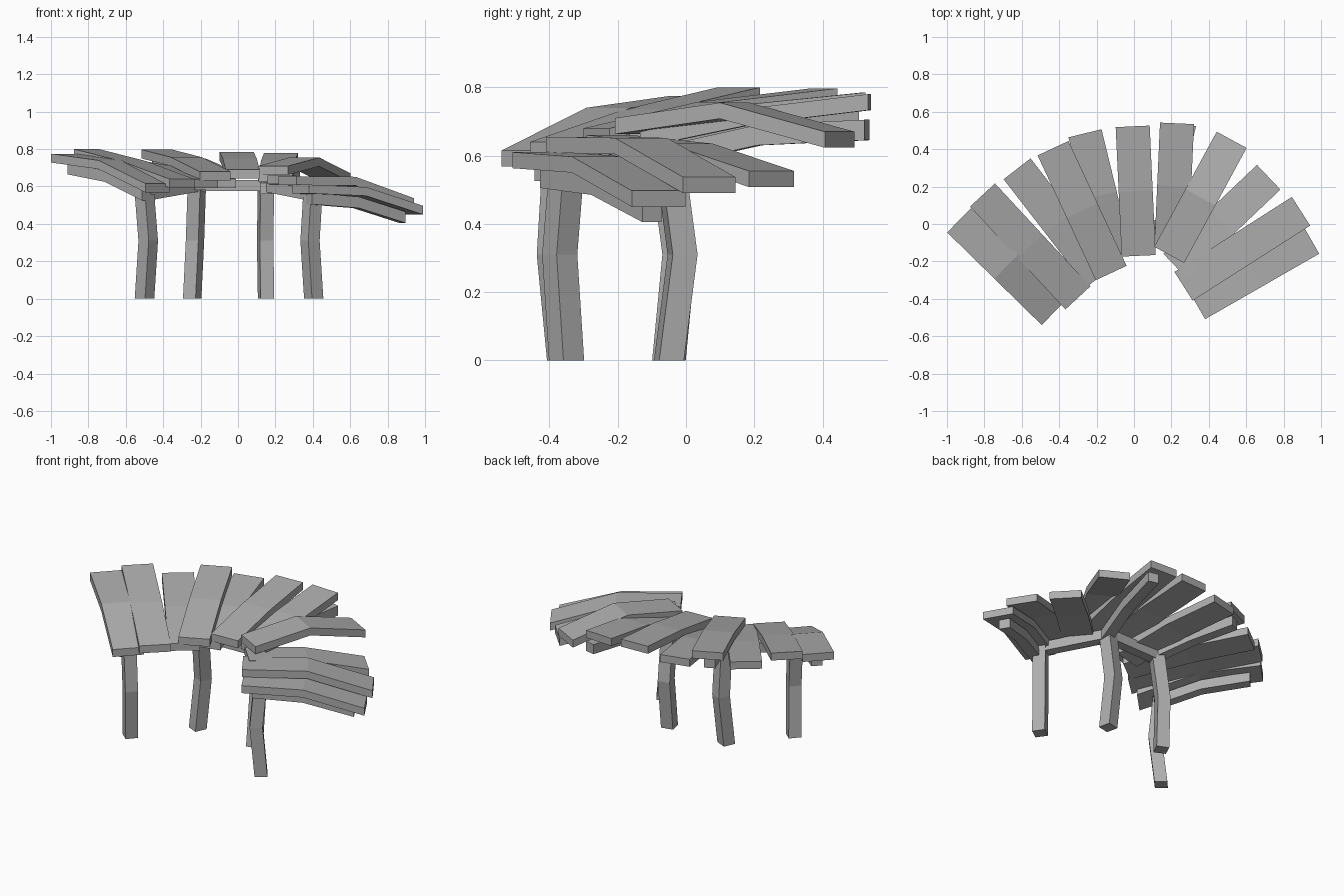
import bpy, bmesh
from math import cos, sin, radians
from mathutils import Vector

cube = bpy.data.objects.get("Cube")
if cube:
    bpy.data.objects.remove(cube, do_unlink=True)

grey = bpy.data.materials.new("weathered_grey")
grey.use_nodes = True
colour = (0.42, 0.42, 0.42, 1)
grey.diffuse_color = colour
grey.node_tree.nodes["Principled BSDF"].inputs["Base Color"].default_value = colour


def bar(name, path, u, v):
    """Sweep a rectangle with half axes u and v along a bent path."""
    bm = bmesh.new()
    rings = [[bm.verts.new(Vector(p) + a * u + b * v)
              for a, b in ((-1, -1), (1, -1), (1, 1), (-1, 1))] for p in path]
    for r, s in zip(rings, rings[1:]):
        for i in range(4):
            j = (i + 1) % 4
            bm.faces.new((r[i], r[j], s[j], s[i]))
    bm.faces.new(rings[0])
    bm.faces.new(rings[-1])
    bmesh.ops.recalc_face_normals(bm, faces=bm.faces)
    mesh = bpy.data.meshes.new(name)
    bm.to_mesh(mesh)
    bm.free()
    mesh.materials.append(grey)
    bpy.context.collection.objects.link(bpy.data.objects.new(name, mesh))


def slat(name, inner, outer, heights, width, thick):
    """Radial timber with a bend halfway; heights are its top surface."""
    a, b = Vector(inner), Vector(outer)
    side = (b - a).normalized() * width / 2
    path = [(*a.lerp(b, t), z - thick / 2) for t, z in zip((0, 0.5, 1), heights)]
    bar(name, path, Vector((-side.y, side.x, 0)), Vector((0, 0, thick / 2)))


# Roof planks fanned around the posts
planks = [
    ((-.43, -.475), (-.935, .02), (.615, .74, .775)),
    ((-.30, -.395), (-.81, .155), (.64, .735, .80)),
    ((-.18, -.28), (-.625, .295), (.64, .705, .745)),
    ((-.122, -.262), (-.433, .405), (.68, .757, .797)),
    ((-.10, -.18), (-.262, .485), (.64, .715, .75)),
    ((.025, -.17), (-.007, .522), (.69, .75, .785)),
    ((.20, -.13), (.23, .538), (.67, .74, .78)),
    ((.188, -.165), (.522, .45), (.71, .755, .67)),
    ((.22, -.225), (.72, .25), (.66, .635, .555)),
    ((.265, -.333), (.893, .068), (.655, .652, .537)),
    ((.335, -.43), (.945, -.08), (.61, .597, .497)),
]
for n, (inner, outer, heights) in enumerate(planks, 1):
    slat(f"roof_plank_{n}", inner, outer, heights, .182, .047)

# Rafters under the planks, one over each post
rafters = [
    ((-.49, -.42), (-.89, -.03), (.585, .685, .725)),
    ((-.20, -.11), (-.43, .38), (.64, .705, .745)),
    ((.15, -.10), (.30, .53), (.62, .69, .705)),
    ((.38, -.40), (.88, -.10), (.565, .545, .465)),
]
for n, (inner, outer, heights) in enumerate(rafters, 1):
    slat(f"rafter_{n}", inner, outer, heights, .065, .06)

# Bent posts: foot, knee and top, turned to face outward
posts = [
    (-42, (-.50, -.355), (-.48, -.385), (-.50, -.37)),
    (-25, (-.245, -.05), (-.23, -.02), (-.22, -.06)),
    (12, (.15, -.05), (.145, -.01), (.15, -.05)),
    (35, (.405, -.35), (.385, -.37), (.40, -.35)),
]
tops = []
for n, (angle, foot, knee, top) in enumerate(posts, 1):
    a = radians(angle)
    height = .56 if n in (1, 4) else .61
    u, v = Vector((cos(a), sin(a), 0)), Vector((-sin(a), cos(a), 0))
    bar(f"post_{n}", [(*foot, 0), (*knee, .31), (*top, height)], u * .037, v * .037)
    tops.append(Vector((*top, height - .005)))

# Beams joining the post tops
for n, (a, b) in enumerate(zip(tops, tops[1:]), 1):
    d = (b - a).normalized()
    side = Vector((-d.y, d.x, 0)).normalized() * .03
    bar(f"tie_beam_{n}", [a - d * .03, b + d * .03], side, Vector((0, 0, .03)))
